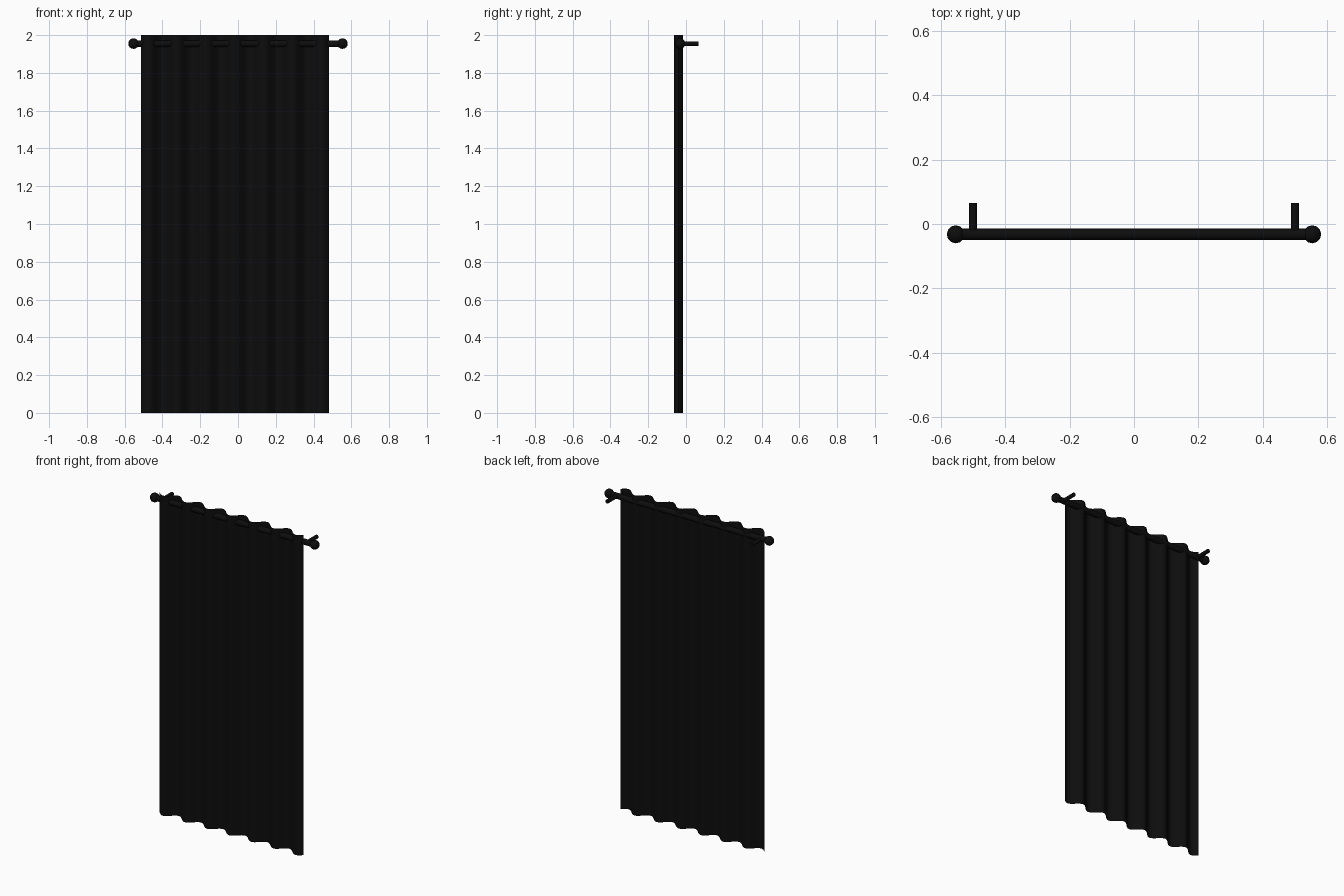
import bpy, bmesh, math

if "Cube" in bpy.data.objects:
    bpy.data.objects.remove(bpy.data.objects["Cube"])

ROD_Y, ROD_Z = -0.032, 1.955

black = bpy.data.materials.new("black")
black.diffuse_color = (0.004, 0.004, 0.004, 1)
black.use_nodes = True
black.node_tree.nodes["Principled BSDF"].inputs["Base Color"].default_value = black.diffuse_color


def finish(obj, name):
    obj.name = name
    obj.data.materials.append(black)
    bpy.ops.object.select_all(action='DESELECT')
    obj.select_set(True)
    bpy.context.view_layer.objects.active = obj
    bpy.ops.object.shade_smooth_by_angle(angle=math.radians(40))


def cylinder(name, radius, length, loc, rot, sides):
    bpy.ops.mesh.primitive_cylinder_add(vertices=sides, radius=radius, depth=length,
                                        location=loc, rotation=rot)
    finish(bpy.context.object, name)


# Curtain: a thin sheet following a sine wave of 6.5 folds
x0, x1, folds, per_fold = -0.513, 0.481, 6.5, 16
steps = int(folds * per_fold)
bm = bmesh.new()
rows = []
for i in range(steps + 1):
    t = i / steps
    x = x0 + (x1 - x0) * t
    y = -0.040 - 0.0245 * math.sin(2 * math.pi * folds * t)
    rows.append((bm.verts.new((x, y, 0)), bm.verts.new((x, y, 2))))
for a, b in zip(rows, rows[1:]):
    bm.faces.new((a[0], b[0], b[1], a[1]))
mesh = bpy.data.meshes.new("curtain")
bm.to_mesh(mesh)
bm.free()
curtain = bpy.data.objects.new("curtain", mesh)
bpy.context.collection.objects.link(curtain)
finish(curtain, "curtain")

# Rod
cylinder("rod", 0.0175, 1.10, (0, ROD_Y, ROD_Z), (0, math.pi / 2, 0), 16)

for side, s in (("left", -1), ("right", 1)):
    # Ball finial at the rod end
    bpy.ops.mesh.primitive_uv_sphere_add(segments=12, ring_count=8, radius=0.028,
                                         location=(s * 0.553, ROD_Y, ROD_Z))
    finish(bpy.context.object, side + "_finial")
    # Wall bracket running backwards from the rod
    cylinder(side + "_bracket", 0.012, 0.097, (s * 0.5, ROD_Y + 0.0485, ROD_Z),
             (math.pi / 2, 0, 0), 12)
